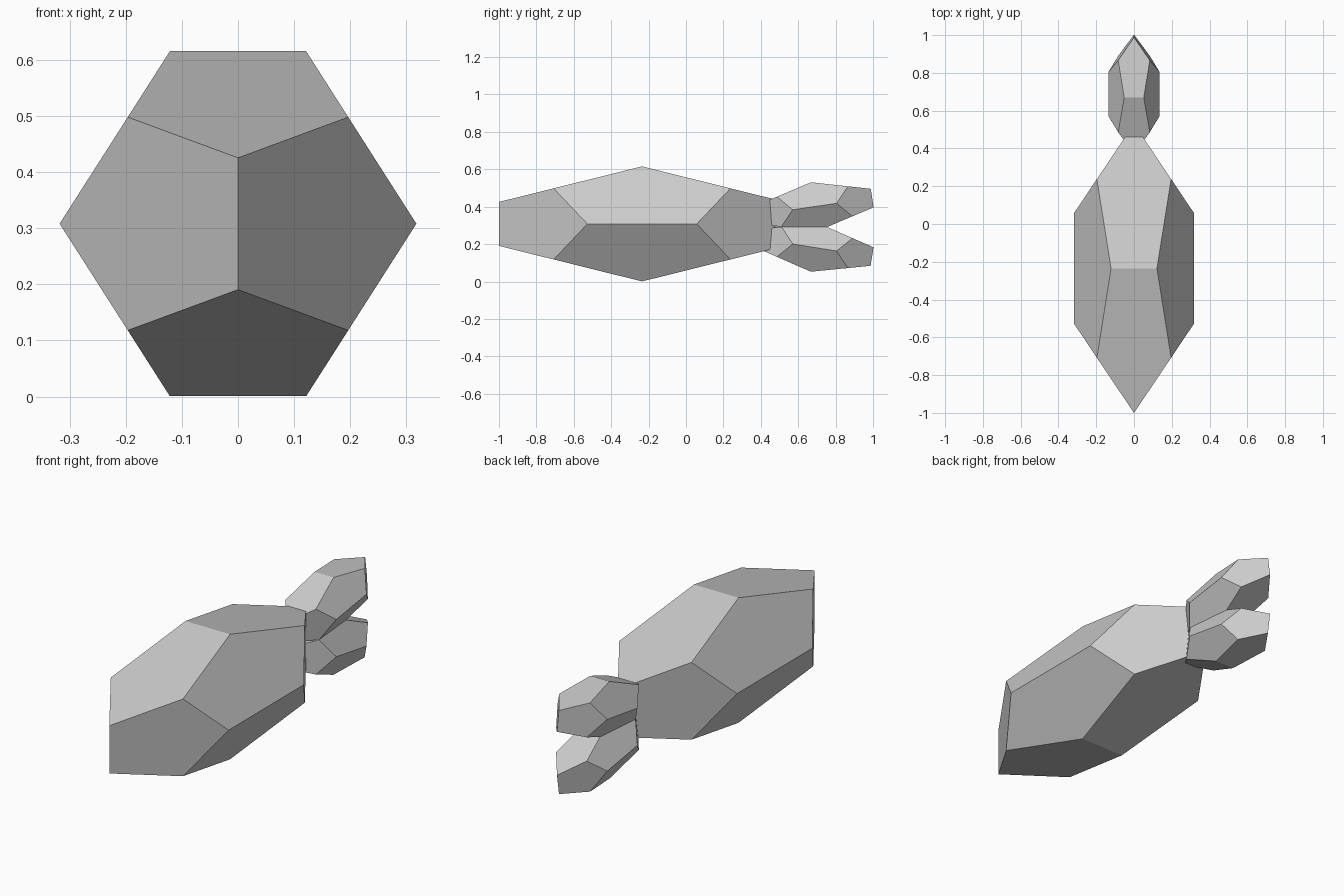
import bpy, bmesh, math
from mathutils import Matrix, Vector

if "Cube" in bpy.data.objects:
    bpy.data.objects.remove(bpy.data.objects["Cube"])

PHI = (1 + math.sqrt(5)) / 2


def dodecahedron(name, center, scale, tilt=0.0):
    """Stretched dodecahedron, tilted about the x axis (degrees)."""
    signs = (-1, 1)
    pts = [Vector((a, b, c)) for a in signs for b in signs for c in signs]
    for a in signs:
        for b in signs:
            u, v = a / PHI, b * PHI
            pts += [Vector((u, 0, v)), Vector((0, v, u)), Vector((v, u, 0))]
    bm = bmesh.new()
    for p in pts:
        bm.verts.new(p)
    bmesh.ops.convex_hull(bm, input=bm.verts[:])
    # merge the hull triangles back into pentagons
    bmesh.ops.dissolve_limit(bm, angle_limit=math.radians(2),
                             verts=bm.verts[:], edges=bm.edges[:])
    bmesh.ops.recalc_face_normals(bm, faces=bm.faces[:])
    bm.transform(Matrix.Translation(center)
                 @ Matrix.Rotation(math.radians(tilt), 4, 'X')
                 @ Matrix.Diagonal((*scale, 1)))
    mesh = bpy.data.meshes.new(name)
    bm.to_mesh(mesh)
    bm.free()
    obj = bpy.data.objects.new(name, mesh)
    bpy.context.collection.objects.link(obj)
    return obj


# main body
dodecahedron("body", (0, -0.235, 0.308), (0.1965, 0.473, 0.190))

# two tail fins, splayed up and down
fin_scale = (0.0835, 0.192, 0.081)
dodecahedron("upper_tail_fin", (0, 0.688, 0.401), fin_scale, 8.3)
dodecahedron("lower_tail_fin", (0, 0.688, 0.182), fin_scale, -9.0)
